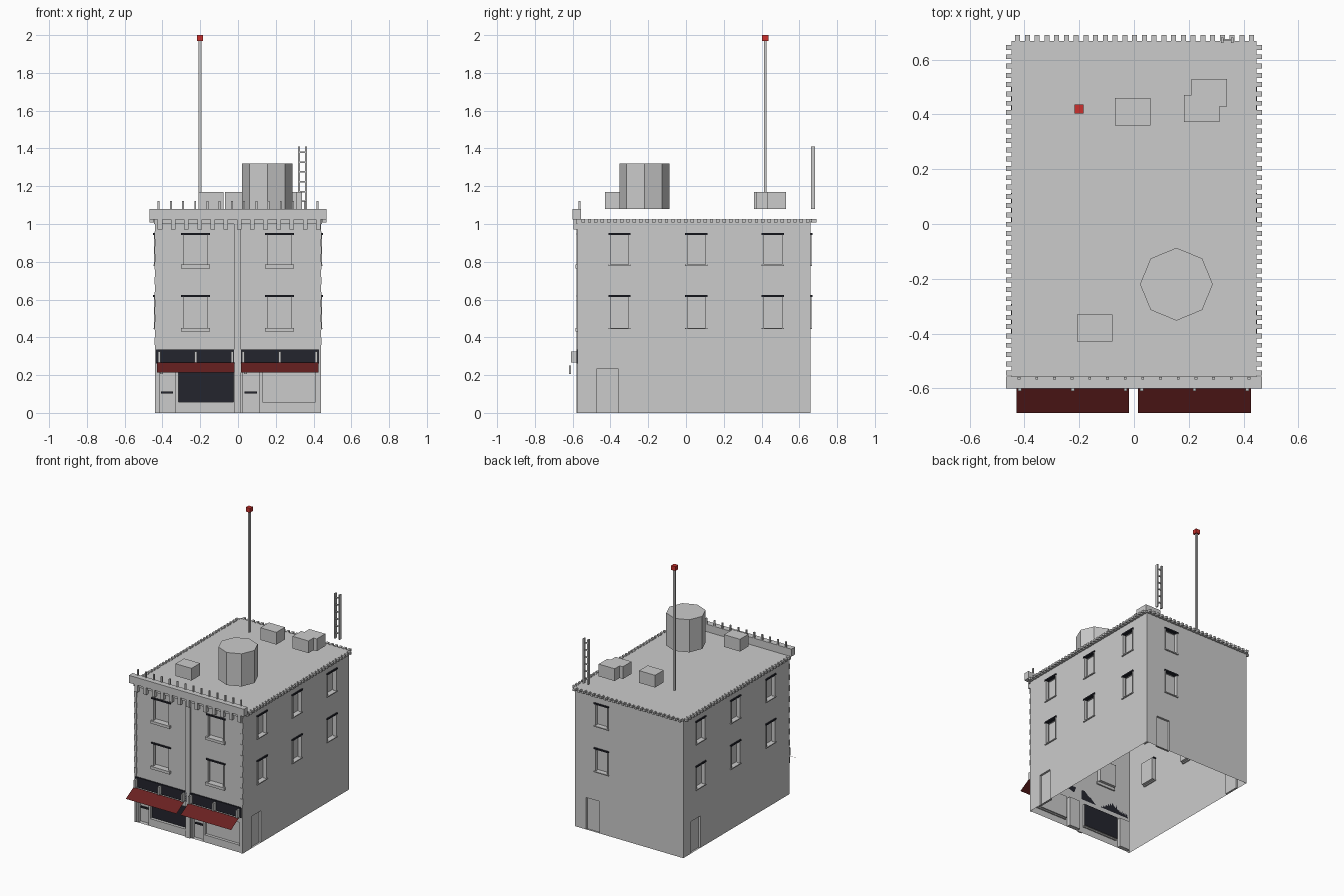
import bpy, bmesh
from math import pi
from mathutils import Vector, Matrix

if "Cube" in bpy.data.objects:
    bpy.data.objects.remove(bpy.data.objects["Cube"], do_unlink=True)


def material(name, r, g, b):
    m = bpy.data.materials.new(name)
    m.use_nodes = True
    m.diffuse_color = (r, g, b, 1)
    m.node_tree.nodes["Principled BSDF"].inputs["Base Color"].default_value = (r, g, b, 1)
    return m


GREY = material("light_grey", 0.6, 0.6, 0.6)
NAVY = material("dark_navy", 0.017, 0.018, 0.027)
RED = material("signal_red", 0.6, 0.03, 0.026)
MAROON = material("awning_maroon", 0.14, 0.015, 0.015)


def finish(name, bm, *mats):
    mesh = bpy.data.meshes.new(name)
    bm.to_mesh(mesh)
    bm.free()
    for m in mats:
        mesh.materials.append(m)
    ob = bpy.data.objects.new(name, mesh)
    bpy.context.collection.objects.link(ob)
    return ob


def part(name, mat, boxes):
    """One object made of boxes, each given by two opposite corners."""
    bm = bmesh.new()
    for a, b in boxes:
        a, b = Vector(a), Vector(b)
        size = [abs(s) for s in b - a]
        bmesh.ops.create_cube(bm, size=1, matrix=Matrix.Translation((a + b) / 2) @ Matrix.Diagonal((*size, 1)))
    return finish(name, bm, mat)


def spread(first, last, count):
    return [first + (last - first) * i / (count - 1) for i in range(count)]


# Wall coordinates: along the wall, up, and out from its face
HALF, FRONT, BACK, TOP = 0.44, -0.57, 0.66, 1.02
WALLS = {
    "front": lambda u, z, out: Vector((u, FRONT - out, z)),
    "back": lambda u, z, out: Vector((u, BACK + out, z)),
    "left": lambda u, z, out: Vector((HALF + out, u, z)),
    "right": lambda u, z, out: Vector((-HALF - out, u, z)),
}
SPANS = {"front": (-HALF, HALF), "back": (-HALF, HALF), "left": (FRONT, BACK), "right": (FRONT, BACK)}
FLOORS = [(0.45, 0.615), (0.785, 0.945)]
COLUMNS = {"front": [-0.225, 0.22], "back": [0.225], "left": [-0.352, 0.055, 0.46], "right": [-0.352, 0.055, 0.46]}
HALF_WIDTH = {"front": 0.068, "back": 0.055, "left": 0.055, "right": 0.055}

# Openings: u0, u1, z0, z1, depth, material index of the recessed face
openings = {w: [(c - HALF_WIDTH[w], c + HALF_WIDTH[w], z0, z1, 0.03, 0)
                for c in COLUMNS[w] for z0, z1 in FLOORS] for w in WALLS}
openings["front"] += [(-0.415, -0.33, 0, 0.22, 0.03, 0), (-0.315, -0.025, 0.055, 0.22, 0.02, 1),
                      (0.025, 0.115, 0, 0.22, 0.03, 0), (0.13, 0.41, 0.055, 0.22, 0.02, 0)]
openings["left"].append((-0.47, -0.36, 0, 0.235, 0.015, 0))
openings["right"].append((0.46, 0.57, 0, 0.235, 0.015, 0))
openings["back"].append((0.24, 0.35, 0, 0.235, 0.015, 0))

# Building shell, open underneath, with recessed windows and doors
bm = bmesh.new()


def quad(points, index=0):
    bm.faces.new([bm.verts.new(p) for p in points]).material_index = index


for wall, place in WALLS.items():
    holes = openings[wall]
    us = sorted({*SPANS[wall], *(v for h in holes for v in h[:2])})
    zs = sorted({0, TOP, *(v for h in holes for v in h[2:4])})
    for u0, u1 in zip(us, us[1:]):
        for z0, z1 in zip(zs, zs[1:]):
            u, z = (u0 + u1) / 2, (z0 + z1) / 2
            if not any(h[0] < u < h[1] and h[2] < z < h[3] for h in holes):
                quad([place(u0, z0, 0), place(u1, z0, 0), place(u1, z1, 0), place(u0, z1, 0)])
    for u0, u1, z0, z1, depth, index in holes:
        ring = [(u0, z0), (u1, z0), (u1, z1), (u0, z1)]
        quad([place(*p, -depth) for p in ring], index)
        for p, q in zip(ring, ring[1:] + ring[:1]):
            quad([place(*p, 0), place(*q, 0), place(*q, -depth), place(*p, -depth)])
quad([(-HALF, FRONT, TOP), (HALF, FRONT, TOP), (HALF, BACK, TOP), (-HALF, BACK, TOP)])
bmesh.ops.remove_doubles(bm, verts=bm.verts, dist=0.0005)
bmesh.ops.recalc_face_normals(bm, faces=bm.faces)
finish("building_shell", bm, GREY, NAVY)

# Window headers, sills and jambs
for wall, place in WALLS.items():
    headers, trim = [], []
    w = HALF_WIDTH[wall]
    grand = wall == "front"
    extra, lip = (0.009, 0.016) if grand else (0.004, 0.008)
    for c in COLUMNS[wall]:
        for z0, z1 in FLOORS:
            headers.append((place(c - w - extra, z1 - 0.002, -0.02), place(c + w + extra, z1 + 0.008, 0.009)))
            sill = 0.02 if grand else 0.007
            trim.append((place(c - w - extra, z0 - sill, -0.01), place(c + w + extra, z0, lip)))
            for s in (-1, 1):
                trim.append((place(c + s * w, z0, -0.02), place(c + s * (w - 0.007), z1, 0.005)))
    part(wall + "_window_headers", NAVY, headers)
    part(wall + "_window_trim", GREY, trim)

# Front pilasters, with alternating corner blocks
pilasters = [((-0.02, -0.58, 0), (0.015, FRONT, TOP))]
for side in (-1, 1):
    pilasters.append(((side * 0.44, -0.575, 0), (side * 0.427, FRONT, TOP)))
    pilasters += [((side * 0.443, -0.577, z), (side * 0.422, FRONT, z + 0.04)) for z in spread(0.36, 0.92, 8)]
part("front_pilasters", GREY, pilasters)

# Front cornice with corbels and short spikes
part("cornice", GREY, [((-0.468, -0.6, 1.025), (0.468, -0.557, 1.08))])
part("cornice_corbels", GREY, [((x - 0.012, -0.595, 0.97), (x + 0.012, FRONT, 1.026)) for x in spread(-0.413, 0.425, 13)])
part("cornice_backing", GREY, [((-0.445, -0.58, 1.0), (0.445, FRONT, 1.028))])
part("cornice_spikes", GREY, [((x - 0.005, -0.568, 1.08), (x + 0.005, -0.558, 1.122)) for x in spread(-0.42, 0.42, 14)])

# Small teeth under the roof edge on the other three sides
teeth = [(WALLS[w](y - 0.009, 1.008, 0), WALLS[w](y + 0.009, 1.026, 0.028))
         for w in ("left", "right") for y in spread(-0.545, 0.645, 36)]
teeth += [((x - 0.009, BACK, 1.008), (x + 0.009, 0.69, 1.026)) for x in spread(-0.425, 0.43, 25)]
part("roof_edge_teeth", GREY, teeth)
part("roof_edge", GREY, [((-0.447, FRONT, 1.01), (0.447, 0.668, 1.024))])

# Shop fascias, brackets, awnings and lamps
SHOPS = [(-0.433, -0.015), (0.012, 0.43)]
part("shop_fascias", NAVY, [((a, -0.58, 0.262), (b, FRONT, 0.335)) for a, b in SHOPS])
part("fascia_brackets", GREY, [((x - 0.006, -0.61, 0.268), (x + 0.006, FRONT, 0.325))
                               for a, b in SHOPS for x in spread(a + 0.016, b - 0.016, 3)])
bm = bmesh.new()
for a, b in SHOPS:
    a, b = a + 0.003, b - 0.003
    quad([(a, -0.69, 0.215), (b, -0.69, 0.215), (b, -0.6, 0.268), (a, -0.6, 0.268)])
finish("awnings", bm, MAROON)
part("awning_lamps", GREY, [((x - 0.008, -0.62, 0.205), (x + 0.008, -0.61, 0.25)) for x in (-0.405, 0.04)])
part("door_slots", NAVY, [((a, -0.548, 0.102), (a + 0.065, -0.54, 0.114)) for a in (-0.408, 0.035)])
part("shop_window_sills", GREY, [((a, -0.575, 0.047), (b, -0.56, 0.057)) for a, b in ((-0.315, -0.025), (0.13, 0.41))])

# Rooftop tank
bm = bmesh.new()
bmesh.ops.create_cone(bm, cap_ends=True, segments=8, radius1=0.133, radius2=0.133, depth=0.24,
                      matrix=Matrix.Translation((0.155, -0.22, 1.2)))
low = min(v.co.x for v in bm.verts)
if abs(low - 0.022) > 0.005:
    bmesh.ops.rotate(bm, verts=bm.verts, cent=(0.155, -0.22, 0), matrix=Matrix.Rotation(pi / 8, 3, "Z"))
finish("water_tank", bm, GREY)

# Rooftop units, mast and ladder
part("rooftop_units", GREY, [((x, y, 1.08), (x + 0.13, y + 0.1, 1.17))
                             for x, y in ((-0.07, 0.36), (0.183, 0.372), (0.21, 0.43), (-0.208, -0.43))])
part("mast", GREY, [((-0.209, 0.412, 1.08), (-0.194, 0.427, 1.97))])
part("mast_beacon", RED, [((-0.218, 0.403, 1.968), (-0.185, 0.436, 2.0))])
ladder = [((x - 0.005, 0.662, 1.08), (x + 0.005, 0.682, 1.41)) for x in (0.322, 0.359)]
ladder += [((0.322, 0.668, z - 0.004), (0.359, 0.676, z + 0.004)) for z in spread(1.12, 1.38, 6)]
part("ladder", GREY, ladder)
